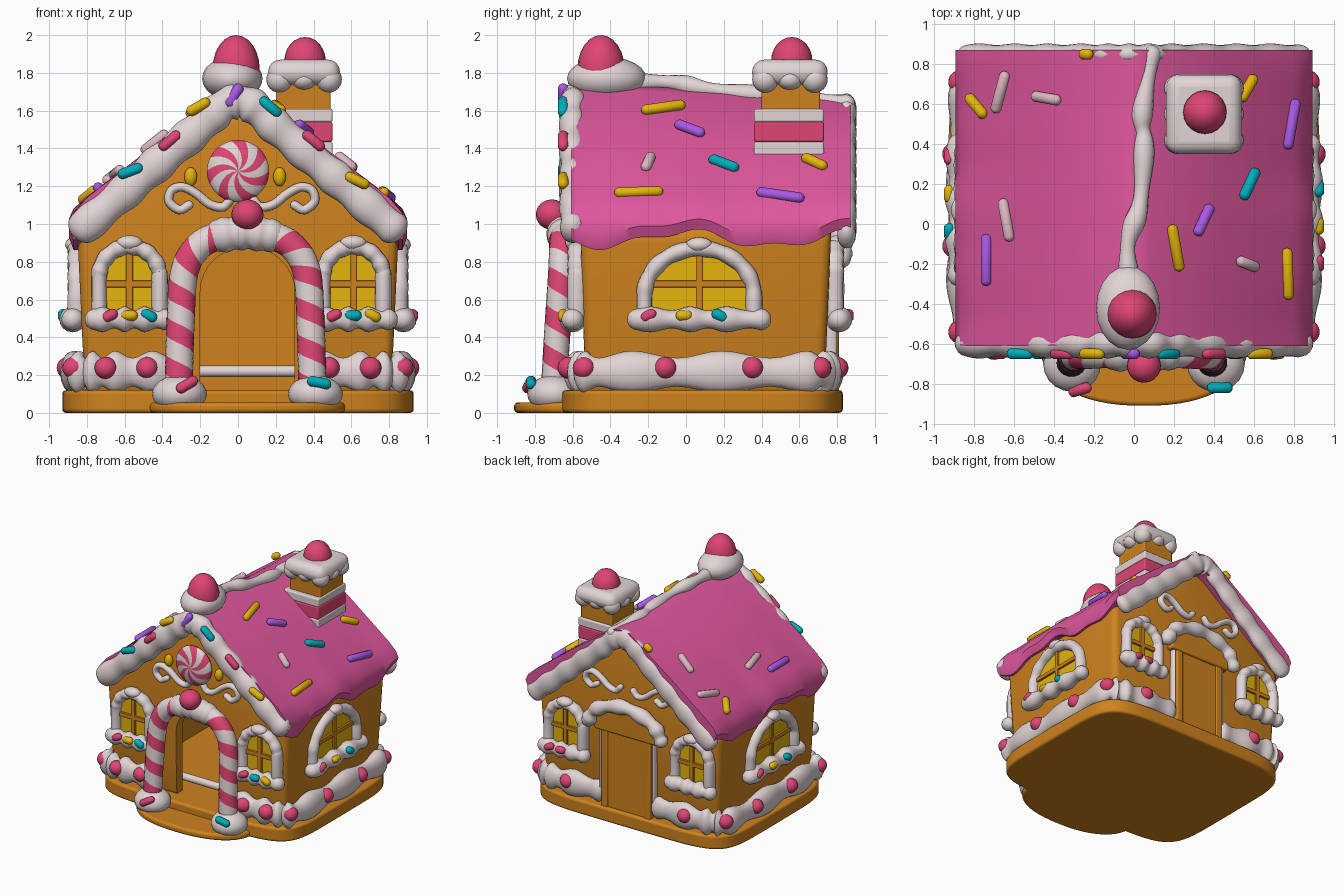
import bpy, bmesh
from math import sin, cos, pi, radians, atan2, copysign
from mathutils import Vector, Matrix

if "Cube" in bpy.data.objects:
    bpy.data.objects.remove(bpy.data.objects["Cube"])


def material(name, *rgb):
    m = bpy.data.materials.new(name)
    m.use_nodes = True
    m.diffuse_color = (*rgb, 1)
    m.node_tree.nodes["Principled BSDF"].inputs["Base Color"].default_value = (*rgb, 1)
    return m


ginger = material("gingerbread", .62, .225, .013)
icing = material("icing", .76, .66, .66)
pink = material("roof_pink", .74, .095, .34)
red = material("candy_red", .74, .06, .17)
yellow = material("yellow", .78, .46, .004)
purple = material("purple", .4, .1, .78)
teal = material("teal", 0, .42, .5)
pale = material("pale_pink", .74, .48, .54)
I4 = Matrix()
parts = []


def add(name, bm, mats, M=I4, bevel=0):
    bmesh.ops.recalc_face_normals(bm, faces=bm.faces)
    me = bpy.data.meshes.new(name)
    bm.to_mesh(me)
    bm.free()
    me.transform(M)
    for m in mats:
        me.materials.append(m)
    ob = bpy.data.objects.new(name, me)
    bpy.context.collection.objects.link(ob)
    if bevel:
        b = ob.modifiers.new("round", 'BEVEL')
        b.width, b.segments = bevel, 4
    parts.append(ob)
    return ob


def prism(name, pts, y0, y1, mat, M=I4, bevel=0):
    """Outline in x-z, extruded along y."""
    bm = bmesh.new()
    f = bm.faces.new([bm.verts.new((x, y0, z)) for x, z in pts])
    ex = bmesh.ops.extrude_face_region(bm, geom=[f])["geom"]
    bmesh.ops.translate(bm, vec=(0, y1 - y0, 0), verts=[v for v in ex if isinstance(v, bmesh.types.BMVert)])
    return add(name, bm, [mat], M, bevel)


def box(name, lo, hi, mat, M=I4, bevel=.01):
    pts = [(lo[0], lo[2]), (hi[0], lo[2]), (hi[0], hi[2]), (lo[0], hi[2])]
    return prism(name, pts, lo[1], hi[1], mat, M, bevel)


def ball(name, loc, scale, mat, M=I4):
    bm = bmesh.new()
    bmesh.ops.create_uvsphere(bm, u_segments=20, v_segments=12, radius=1)
    return add(name, bm, [mat], M @ Matrix.Translation(loc) @ Matrix.Diagonal((*scale, 1)))


def sprinkle(loc, d, mat, half=.065, M=I4):
    bm = bmesh.new()
    bmesh.ops.create_uvsphere(bm, u_segments=10, v_segments=7, radius=.029)
    for v in bm.verts:
        v.co.z += copysign(half - .029, v.co.z)
    rot = Vector(d).to_track_quat('Z', 'Y').to_matrix().to_4x4()
    add("sprinkle", bm, [mat], M @ Matrix.Translation(loc) @ rot)


def curve(pts, n):
    """Smooth path through the points."""
    p = [Vector(q) for q in pts]
    p = [2 * p[0] - p[1]] + p + [2 * p[-1] - p[-2]]
    out = []
    for a, b, c, d in zip(p, p[1:], p[2:], p[3:]):
        for k in range(n):
            t = k / n
            out.append(.5 * (2 * b + (c - a) * t + (2 * a - 5 * b + 4 * c - d) * t * t
                             + (3 * b - a - 3 * c + d) * t ** 3))
    return out + [p[-2]]


def tube(name, pts, a, b, ref, mats, n=8, wob=0, waves=1, pitch=0, M=I4):
    """Sweep an oval with round ends; pitch gives a helical two-colour stripe."""
    path, sides = curve(pts, n), 16
    last = len(path) - 1
    rings, s = [], 0
    for i, p in enumerate(path):
        t = (path[min(i + 1, last)] - path[max(i - 1, 0)]).normalized()
        s += (p - path[i - 1]).length if i else 0
        k = 1 + wob * sin(2 * pi * waves * i / last)
        ring = [(p, t, k, s)]
        if i in (0, last):
            e = -1 if i == 0 else 1
            caps = [(p + t * e * min(a, b) * sin(g), t, k * cos(g), s) for g in (.45, .9, 1.3)]
            ring = caps[::-1] + ring if i == 0 else ring + caps
        rings += ring
    bm, loops = bmesh.new(), []
    for p, t, k, s in rings:
        u = t.cross(Vector(ref)).normalized()
        w = u.cross(t)
        tw = s / pitch if pitch else 0
        ang = [2 * pi * (j / sides + tw) for j in range(sides)]
        loops.append([bm.verts.new(p + k * (u * a * cos(g) + w * b * sin(g))) for g in ang])
    for r, q in zip(loops, loops[1:]):
        for j in range(sides):
            f = bm.faces.new((r[j], r[j - 1], q[j - 1], q[j]))
            f.material_index = int(pitch > 0 and j < sides // 2)
    bm.faces.new(loops[0])
    bm.faces.new(loops[-1])
    return add(name, bm, mats, M)


def arch(cx, hw, z0, zs, rise, n=16):
    """Outline from the lower right, over the top, to the lower left."""
    top = [(cx + hw * cos(pi * k / n), zs + rise * sin(pi * k / n)) for k in range(n + 1)]
    return [(cx + hw, z0)] + top + [(cx - hw, z0)]


Y, Z = (0, 1, 0), (0, 0, 1)

# Base slab and porch step
flat = Matrix.Rotation(pi / 2, 4, 'X')


def slab(name, cx, cy, a, b, n, h):
    pts = []
    for k in range(64):
        c, s = cos(2 * pi * k / 64), sin(2 * pi * k / 64)
        pts.append((cx + a * copysign(abs(c) ** (2 / n), c), -cy - b * copysign(abs(s) ** (2 / n), s)))
    prism(name, pts, 0, h, ginger, flat, .02)


slab("base", 0, .085, .93, .745, 6, .12)
slab("porch_step", .05, -.6, .52, .31, 2.3, .055)

# Hollow walls, narrower at the foot, with rounded corners and a doorway
walls = prism("walls", [(-.81, .09), (.81, .09), (.85, .95), (0, 1.62), (-.85, .95)], -.56, .77, ginger, bevel=.05)
for v in walls.data.vertices:
    if v.co.z < .5:
        v.co.y *= .95
room = [(-.7, 0), (.7, 0), (.7, .9), (0, 1.42), (-.7, .9)]
cutters = [prism("room_cutter", room, -.46, .64, ginger),
           prism("doorway_cutter", arch(.05, .25, .01, .64, .24), -.8, 0, ginger)]
bpy.context.view_layer.objects.active = walls
bpy.ops.object.modifier_apply(modifier="round")
for cutter in cutters:
    mod = walls.modifiers.new("cut", 'BOOLEAN')
    mod.object, mod.solver = cutter, 'EXACT'
    bpy.ops.object.modifier_apply(modifier="cut")
    parts.remove(cutter)
    bpy.data.objects.remove(cutter)
tube("inner_icing", [(-.25, -.42, .22), (.35, -.42, .22)], .03, .03, Z, [icing])

# Roof: thick shell with a dripping lower edge
outer = [(0, 1.73), (.08, 1.705), (.45, 1.41), (.8, 1.14), (.87, 1.06), (.895, .98), (.87, .92)]
inner = [(0, 1.58), (.08, 1.53), (.45, 1.22), (.76, .97), (.8, .96), (.83, .94), (.85, .92)]
drip = [0, 0, 0, .1, .4, .9, 1]
bm, rows = bmesh.new(), []
for k in range(49):
    y = -.61 + 1.48 * k / 48
    wave = -.04 * cos(2 * pi * (y + .45) / .9) + .018 * sin(17 * y)
    sag = .045 * min(1, max(0, 1.2 * y + .3))
    half = [[(x, z + w * wave - sag * max(0, 1 - 4 * x)) for (x, z), w in zip(side, drip)]
            for side in (outer, inner)]
    o, i = half
    loop = [(-x, z) for x, z in o[:0:-1]] + o + i[::-1] + [(-x, z) for x, z in i[1:]]
    rows.append([bm.verts.new((x, y, z)) for x, z in loop])
m = len(rows[0])
for r, q in zip(rows, rows[1:]):
    for j in range(m):
        bm.faces.new((r[j - 1], r[j], q[j], q[j - 1]))
for r in (rows[0], rows[-1]):
    for j in range(m // 2 - 1):
        bm.faces.new((r[j], r[j + 1], r[m - 2 - j], r[m - 1 - j]))
add("roof", bm, [pink])

# Icing on gable edges and ridge
for name, y, a, b, top in (("front_trim", -.598, .09, .07, 1.685), ("back_trim", .85, .08, .05, 1.645)):
    edge = [(x, y, top - .86 * abs(x)) for x in (-.82, -.6, -.4, -.2, -.06, .06, .2, .4, .6, .82)]
    tube(name, edge, a, b, Y, [icing], 10, .08, 11)
ridge = [(-.02, -.35, 1.74), (-.03, -.1, 1.75), (.03, .1, 1.715), (.05, .4, 1.68), (.04, .55, 1.67), (.09, .85, 1.64)]
tube("ridge_icing", ridge, .045, .045, Z, [icing], 10, .18, 4)
ball("ridge_mound", (-.03, -.42, 1.77), (.16, .21, .115), icing)
ball("ridge_gumdrop", (-.01, -.45, 1.82), (.125, .125, .18), red)

# Chimney
box("chimney_shaft", (.2, .4, 1.2), (.49, .71, 1.8), ginger)
for name, z0, z1, mat in (("low", 1.2, 1.435, icing), ("mid", 1.435, 1.54, red), ("top", 1.54, 1.61, icing)):
    box("chimney_band_" + name, (.17, .36, z0), (.5, .73, z1), mat)
box("chimney_cap", (.16, .35, 1.735), (.54, .75, 1.87), icing, I4, .064)
for k in range(8):
    g = 2 * pi * k / 8
    p = [c + .13 * max(-1, min(1, 1.45 * f(g))) for c, f in ((.35, cos), (.55, sin))]
    ball("cap_drip", (*p, 1.765), (.07, .07, .055 + .015 * (k % 2)), icing)
ball("chimney_gumdrop", (.355, .56, 1.86), (.11, .11, .13), red)

# Icing band around the foot with gumdrops
for s in (-1, 1):
    band = [(.4, -.57), (.65, -.575), (.79, -.55), (.86, -.46), (.87, .07), (.86, .64), (.79, .73), (.65, .76), (.28, .76)]
    tube("foot_icing", [(s * x, y, .215) for x, y in band], .06, .095, Z, [icing], 10, .2, 10)
    for x, y in ((.48, -.61), (.7, -.62), (.87, -.54), (.9, -.11), (.9, .35), (.87, .71), (.55, .8)):
        ball("foot_gumdrop", (s * x, y, .238), (.06, .06, .058), red)


# Arched windows: pane, cross bars, icing frame and sill
def window(px, py, turn, hw, zs, rise, tints, shift=0):
    M = Matrix.Translation((px, py, 0)) @ Matrix.Rotation(turn, 4, 'Z')
    out = arch(0, hw, .52, zs, rise)
    prism("window_pane", out, -.012, -.003, yellow, M)
    prism("window_backing", out, -.004, .05, ginger, M)
    box("window_bar_upright", (-.018, -.03, .52), (.018, 0, zs + rise), ginger, M, .005)
    box("window_bar_level", (-hw, -.03, .665), (hw, 0, .7), ginger, M, .005)
    tube("window_frame", [(x, -.015, z) for x, z in out], .042, .05, Y, [icing], 4, .06, 7, M=M)
    tube("window_sill", [(x * hw, -.04, .495) for x in (-1.12, -.5, 0, .5, 1.12)], .06, .058, Z, [icing], 8, .18, 3, M=M)
    ball("window_crest", (0, -.03, zs + rise + .02), (.07, .05, .04), icing, M)
    for k, mat in enumerate(tints):
        sprinkle((hw * .65 * (k - 1) + shift, -.09, .515), (1, 0, .5 * (1 - k)), mat, .045, M)


for x, tints in ((-.575, (red, yellow, teal)), (.61, (red, teal, yellow))):
    window(x, -.56, 0, .16, .72, .16, tints)
for x, tints in ((.575, (red, red)), (-.61, ())):
    window(x, .77, pi, .16, .72, .16, tints)
for s in (-1, 1):
    window(s * .835, .07, s * pi / 2, .29, .62, .25, (red, yellow, teal), -.08)

# Candy cane arch over the front door
right = [(.355, -.7, .1), (.345, -.68, .45), (.325, -.66, .74), (.25, -.655, .88), (.13, -.65, .94)]
cane = [(.04 - x, y, z) for x, y, z in right] + [(.04, -.65, .955)] + [(.04 + x, y, z) for x, y, z in right[::-1]]
tube("cane_arch", cane, .075, .07, Y, [icing, red], 18, pitch=.2)
tube("arch_icing", curve(cane[4:7], 2), .09, .085, Y, [icing], 6, .05, 3)
ball("arch_gumdrop", (.05, -.71, 1.05), (.085, .085, .08), red)
for x in (-.31, .41):
    ball("cane_foot", (x, -.7, .1), (.145, .14, .1), icing)
sprinkle((-.27, -.83, .15), (1, .3, .6), red)
sprinkle((.43, -.82, .16), (1, 0, -.2), teal)

# Back door under a rounded canopy with an icing hood
back = Matrix.Translation((0, .77, 0)) @ Matrix.Rotation(pi, 4, 'Z')
box("back_door", (-.18, -.03, .1), (.18, .04, .85), ginger, back)
prism("back_canopy", arch(0, .29, .76, .8, .21), -.05, .02, ginger, back, .015)
for s in (-1, 1):
    box("back_post", (s * .2 - .03, -.04, .1), (s * .2 + .03, .04, .8), ginger, back)
    tube("post_icing", [(s * .245, 0, z) for z in (.2, .5, .78)], .016, .03, Y, [icing], M=back)
hood = [(-.34, .82), (-.25, .94), (0, 1.01), (.25, .94), (.34, .82)]
tube("back_hood_icing", [(x, -.05, z) for x, z in hood], .055, .055, Y, [icing], 8, .15, 5, M=back)

# Icing scrolls on both gables
scroll = [(.28, 1.1), (.33, 1.075), (.385, 1.12), (.37, 1.18), (.31, 1.195), (.24, 1.16), (.17, 1.105), (.1, 1.09), (.06, 1.13)]
for M in (Matrix.Translation((.02, -.56, 0)), back @ Matrix.Translation((0, 0, .03))):
    for s in (-1, 1):
        tube("scroll", [(s * x, -.02, z) for x, z in scroll], .024, .028, Y, [icing], 5, M=M)

# Swirl candy and drops on the front gable
bm = bmesh.new()
bmesh.ops.create_uvsphere(bm, u_segments=28, v_segments=16, radius=1)
for f in bm.faces:
    c = f.calc_center_median()
    f.material_index = int((atan2(c.y, c.x) + pi) / (2 * pi) * 28) % 4 < 2
for v in bm.verts:
    v.co.rotate(Matrix.Rotation(.9 * v.co.xy.length, 3, 'Z'))
add("swirl_candy", bm, [icing, red], Matrix.Translation((0, -.59, 1.28)) @ flat @ Matrix.Diagonal((.165, .165, .06, 1)))
for x in (-.25, .22):
    ball("yellow_drop", (x, -.57, 1.25), (.034, .03, .05), yellow)

# Sprinkles on the front trim: x, z, slope in degrees
for x, z, g, mat in ((-.21, 1.62, 30, yellow), (-.02, 1.68, 60, purple), (.17, 1.62, -40, teal), (-.36, 1.44, 40, red),
                     (-.57, 1.28, 20, teal), (.4, 1.44, -40, red), (.63, 1.23, -25, yellow)):
    sprinkle((x, -.65, z), (cos(radians(g)), 0, sin(radians(g))), mat, .07)

# Sprinkles on the roof: x, y, heading in degrees, half length
for x, y, g, h, mat in ((.57, .68, 60, .08, yellow), (.79, .5, 80, .13, purple), (.58, .2, 65, .09, teal),
                        (.35, .02, 65, .09, purple), (.21, -.12, 100, .12, yellow), (.57, -.2, 160, .07, pale),
                        (.77, -.25, 92, .13, yellow), (-.79, .59, -50, .08, yellow), (-.67, .66, 75, .11, pale),
                        (-.44, .63, -10, .09, pale), (-.64, .02, 100, .11, pale), (-.74, -.18, 90, .13, purple),
                        (-.24, .85, 0, .04, yellow)):
    c = cos(radians(g))
    sprinkle((x, y, 1.785 - .8 * abs(x)), (c, sin(radians(g)), copysign(.8, -x) * c), mat, h)

# Smooth shading with sharp edges kept
bpy.ops.object.select_all(action='DESELECT')
for ob in parts:
    ob.select_set(True)
bpy.context.view_layer.objects.active = parts[0]
bpy.ops.object.shade_smooth_by_angle(angle=radians(40))
